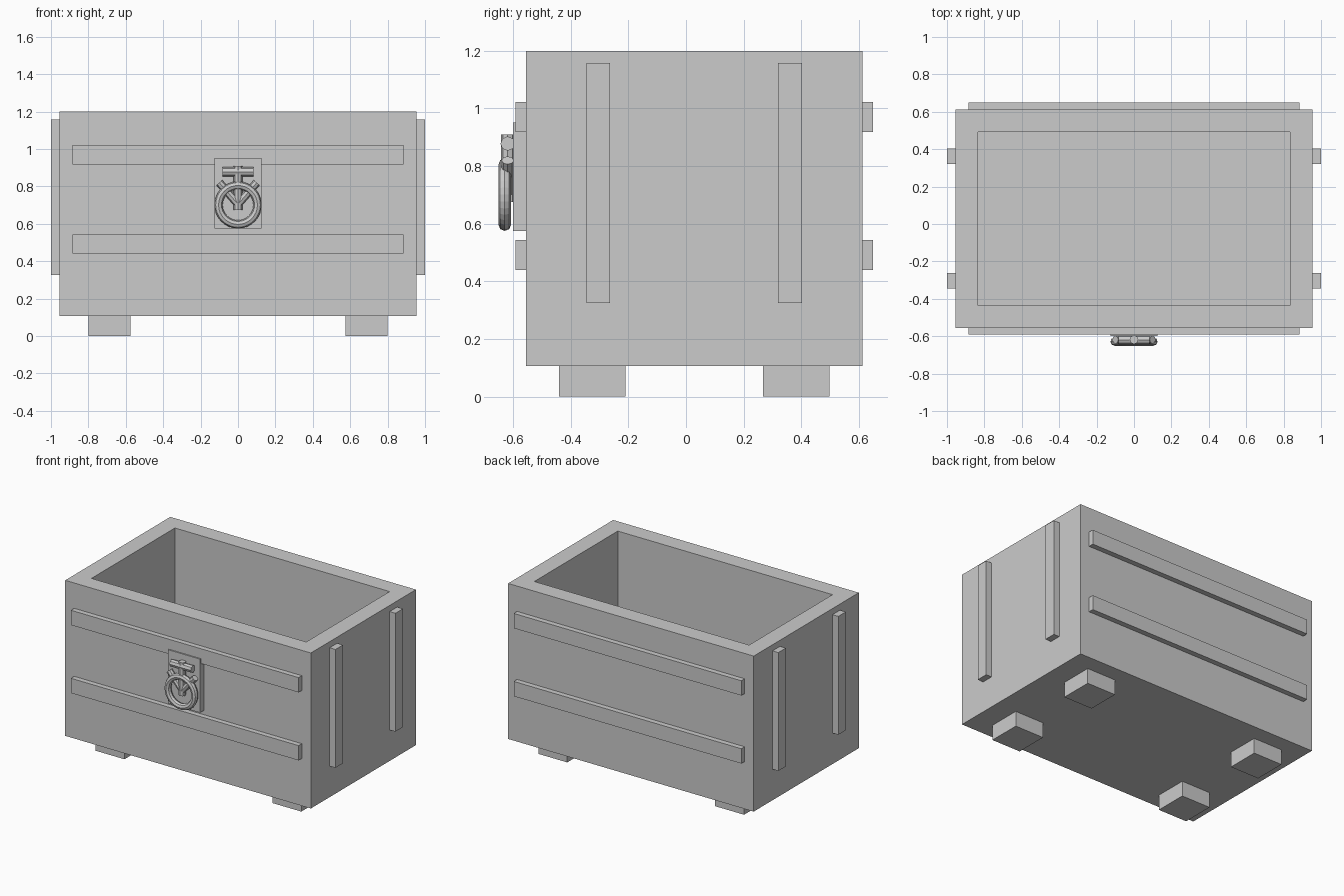
import bpy, bmesh
from math import tau
from mathutils import Vector, Matrix

if "Cube" in bpy.data.objects:
    bpy.data.objects.remove(bpy.data.objects["Cube"], do_unlink=True)

grey = bpy.data.materials.new("plain grey")
grey.use_nodes = True
grey.diffuse_color = (0.6, 0.6, 0.6, 1)
grey.node_tree.nodes["Principled BSDF"].inputs["Base Color"].default_value = grey.diffuse_color


def finish(name, bm):
    mesh = bpy.data.meshes.new(name)
    bm.to_mesh(mesh)
    bm.free()
    mesh.materials.append(grey)
    obj = bpy.data.objects.new(name, mesh)
    bpy.context.collection.objects.link(obj)
    return obj


def block_mesh(x, y, z):
    """Box between (min, max) pairs."""
    bm = bmesh.new()
    low, high = Vector((x[0], y[0], z[0])), Vector((x[1], y[1], z[1]))
    place = Matrix.Translation((low + high) / 2) @ Matrix.Diagonal((*(high - low), 1))
    bmesh.ops.create_cube(bm, size=1, matrix=place)
    return bm


def block(name, x, y, z):
    return finish(name, block_mesh(x, y, z))


def rod(name, start, end, radius):
    """Eight-sided rod between two points."""
    a, b = Vector(start), Vector(end)
    turn = (b - a).to_track_quat("Z", "Y").to_matrix().to_4x4()
    bm = bmesh.new()
    bmesh.ops.create_cone(bm, cap_ends=True, segments=8, radius1=radius, radius2=radius,
                          depth=(b - a).length, matrix=Matrix.Translation((a + b) / 2) @ turn)
    return finish(name, bm)


FRONT, BACK, SIDE = -0.555, 0.612, 0.955
WALL, FLOOR, TOP = 0.12, 0.107, 1.2

# Open box: inset the top face for the rim, then push it down to the inner floor
bm = block_mesh((-SIDE, SIDE), (FRONT, BACK), (FLOOR, TOP))
bm.normal_update()
lid = max(bm.faces, key=lambda f: f.calc_center_median().z)
bmesh.ops.inset_region(bm, faces=[lid], thickness=WALL, use_even_offset=True)
walls = bmesh.ops.extrude_face_region(bm, geom=[lid])["geom"]
bmesh.ops.translate(bm, verts=[v for v in walls if isinstance(v, bmesh.types.BMVert)],
                    vec=(0, 0, FLOOR + WALL - TOP))
if lid.is_valid:
    bmesh.ops.delete(bm, geom=[lid], context="FACES_ONLY")
bmesh.ops.recalc_face_normals(bm, faces=bm.faces)
finish("chest_box", bm)

# Horizontal battens on front and back
for level, z in (("lower", 0.44), ("upper", 0.918)):
    for end, y in (("front", (FRONT - 0.036, FRONT)), ("back", (BACK, BACK + 0.037))):
        block(f"{end}_{level}_batten", (-0.885, 0.885), y, (z, z + 0.104))

# Upright battens on the sides, and feet
for side, s in (("left", 1), ("right", -1)):
    for end, batten_y, foot_y in (("front", -0.346, -0.44), ("back", 0.32, 0.268)):
        block(f"{side}_{end}_upright", sorted((s * SIDE, s)),
              (batten_y, batten_y + 0.083), (0.325, 1.157))
        block(f"{side}_{end}_foot", sorted((s * 0.575, s * 0.8)),
              (foot_y, foot_y + 0.23), (0, FLOOR))

# Clasp plate
block("clasp_plate", (-0.125, 0.125), (-0.6, FRONT), (0.575, 0.952))

# Clasp ring, swept round the front-to-back axis
RING_Y, RING_Z = -0.629, 0.701
bm = bmesh.new()
bmesh.ops.create_circle(bm, segments=8, radius=0.022,
                        matrix=Matrix.Translation((0.104, RING_Y, RING_Z)))
bmesh.ops.spin(bm, geom=bm.edges[:], cent=(0, RING_Y, RING_Z), axis=(0, 1, 0),
               angle=tau, steps=32, use_merge=True)
bmesh.ops.remove_doubles(bm, verts=bm.verts, dist=0.0005)
bmesh.ops.recalc_face_normals(bm, faces=bm.faces)
finish("clasp_ring", bm)

# Clasp emblem rods: stem, crossbar and two slanted arms
ROD_Y = -0.619
rod("clasp_stem", (0, ROD_Y, 0.675), (0, ROD_Y, 0.91), 0.023)
rod("clasp_crossbar", (-0.083, ROD_Y, 0.878), (0.083, ROD_Y, 0.878), 0.025)
for side, s in (("left", 1), ("right", -1)):
    rod(f"clasp_{side}_arm", (0, ROD_Y, 0.705), (s * 0.1, ROD_Y, 0.82), 0.021)
